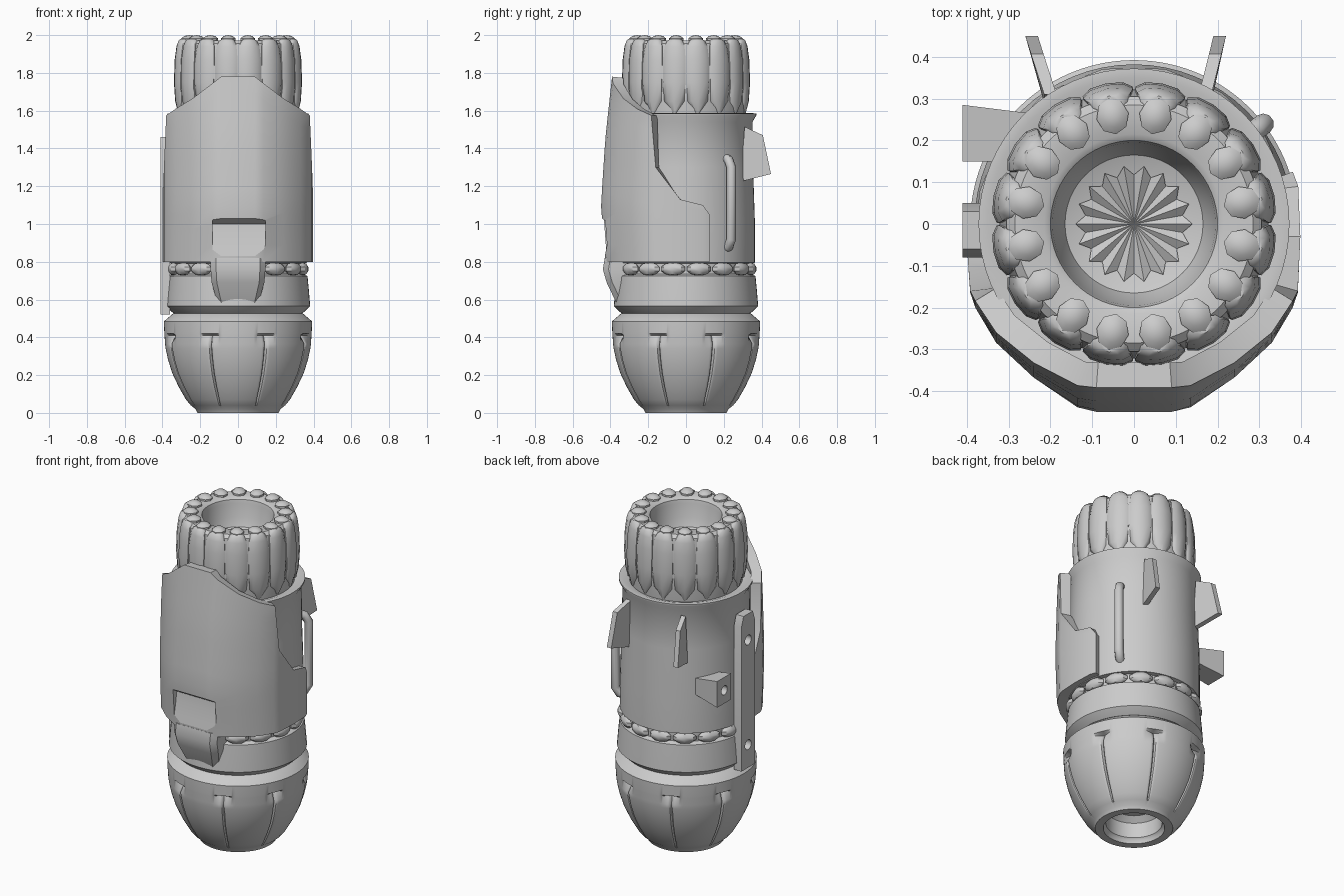
import bpy, bmesh, math
from mathutils import Matrix, Vector

if "Cube" in bpy.data.objects:
    bpy.data.objects.remove(bpy.data.objects["Cube"])

GREY = (0.6, 0.6, 0.6, 1)
grey = bpy.data.materials.new("plain_grey")
grey.use_nodes = True
grey.diffuse_color = GREY
grey.node_tree.nodes["Principled BSDF"].inputs["Base Color"].default_value = GREY


def finish(name, bm, angle=35):
    """Turn a bmesh into a shaded object."""
    bmesh.ops.recalc_face_normals(bm, faces=bm.faces[:])
    mesh = bpy.data.meshes.new(name)
    bm.to_mesh(mesh)
    bm.free()
    mesh.materials.append(grey)
    ob = bpy.data.objects.new(name, mesh)
    bpy.context.collection.objects.link(ob)
    smooth(ob, angle)
    return ob


def smooth(ob, angle=35):
    bpy.ops.object.select_all(action='DESELECT')
    ob.select_set(True)
    bpy.context.view_layer.objects.active = ob
    bpy.ops.object.shade_smooth_by_angle(angle=math.radians(angle))


def apply_mod(ob, kind, **settings):
    mod = ob.modifiers.new(kind.title(), kind)
    for key, value in settings.items():
        setattr(mod, key, value)
    bpy.context.view_layer.objects.active = ob
    bpy.ops.object.modifier_apply(modifier=mod.name)


def loft(bm, rows, closed=True, caps=False):
    """Bridge rows of points with quads."""
    vs = [[bm.verts.new(p) for p in row] for row in rows]
    n = len(vs[0])
    for a, b in zip(vs, vs[1:]):
        for i in range(n if closed else n - 1):
            j = (i + 1) % n
            bm.faces.new((a[i], a[j], b[j], b[i]))
    if caps:
        bm.faces.new(vs[0])
        bm.faces.new(vs[-1])


def lathe(name, profile, seg=64, dent=None, angle=35):
    bm = bmesh.new()
    rows = []
    for r, z in profile:
        row = []
        for i in range(seg):
            a = math.tau * i / seg
            rr = r - (dent(a, z) if dent else 0)
            row.append((rr * math.cos(a), rr * math.sin(a), z))
        rows.append(row)
    loft(bm, rows)
    return finish(name, bm, angle)


def prism(name, points, direction):
    """Extrude a polygon along a direction."""
    bm = bmesh.new()
    d = Vector(direction)
    loft(bm, [points, [Vector(p) + d for p in points]], caps=True)
    return finish(name, bm, 30)


def drill(ob, center, radius):
    """Bore a round hole through a part along x."""
    bm = bmesh.new()
    bmesh.ops.create_cone(bm, cap_ends=True, segments=20, radius1=radius, radius2=radius, depth=0.08,
                          matrix=Matrix.Translation(center) @ Matrix.Rotation(math.pi / 2, 4, 'Y'))
    subtract(ob, finish("hole_cutter", bm))


def subtract(ob, cutter):
    cutter.hide_render = True
    apply_mod(ob, 'BOOLEAN', operation='DIFFERENCE', solver='EXACT', object=cutter)
    bpy.data.objects.remove(cutter)
    smooth(ob, 30)


def ring_of(name, count, build, angle=35):
    """Repeat a piece around the z axis, half a step off the x axis."""
    bm = bmesh.new()
    for k in range(count):
        old = set(bm.verts)
        build(bm)
        bmesh.ops.rotate(bm, verts=[v for v in bm.verts if v not in old], cent=(0, 0, 0),
                         matrix=Matrix.Rotation(math.tau * (k + 0.5) / count, 3, 'Z'))
    return finish(name, bm, angle)


def lump(x, z, size):
    def build(bm):
        m = Matrix.Translation((x, 0, z)) @ Matrix.Diagonal((*size, 1))
        bmesh.ops.create_uvsphere(bm, u_segments=8, v_segments=5, radius=1, matrix=m)
    return build


# Rounded base with eight slits that flare into notches
def slit(a, z):
    if z < 0.05 or z > 0.415:
        return 0
    step = math.tau / 8
    off = abs((a % step) - step / 2)
    flare = max(0, z - 0.365)
    return (0.018 + flare * 0.4) * max(0, 1 - off / (0.025 + flare * 3))


lathe("base", [(0.17, 0), (0.215, 0), (0.225, 0.02), (0.25, 0.04), (0.275, 0.07), (0.315, 0.14),
               (0.348, 0.21), (0.37, 0.28), (0.383, 0.34), (0.386, 0.365), (0.389, 0.41),
               (0.39, 0.42), (0.392, 0.485), (0.38, 0.495), (0.345, 0.525), (0.33, 0.53)], 320, slit)
lathe("base_bore", [(0.17, 0), (0.165, 0.02), (0.155, 0.03), (0.152, 0.12), (0.12, 0.15), (0, 0.16)])

# Collar above the groove
lathe("collar", [(0.33, 0.52), (0.345, 0.53), (0.382, 0.565), (0.376, 0.64), (0.368, 0.725),
                 (0.34, 0.735), (0.34, 0.80)])
ring_of("collar_lumps", 16, lump(0.35, 0.762, (0.03, 0.068, 0.035)))

# Barrel with flared rim
lathe("barrel", [(0.33, 0.79), (0.365, 0.795), (0.365, 1.0), (0.355, 1.3), (0.352, 1.54),
                 (0.372, 1.575), (0.372, 1.585), (0.35, 1.587), (0.3, 1.57)])

# Grip core with its open bore
lathe("grip_core", [(0.312, 1.56), (0.32, 1.65), (0.322, 1.85), (0.305, 1.955), (0.285, 1.972),
                    (0.215, 1.972), (0.2, 1.962), (0.195, 1.94), (0.185, 1.86), (0.165, 1.81),
                    (0.1, 1.785), (0, 1.78)])


def rib(bm):
    rows = []
    for z, w, r in [(1.585, 0.01, 0.322), (1.65, 0.054, 0.337), (1.75, 0.061, 0.343),
                    (1.87, 0.061, 0.339), (1.94, 0.054, 0.33), (1.97, 0.042, 0.321), (1.98, 0.025, 0.312)]:
        rows.append([(r + d, s * w, z) for s, d in
                     [(-0.95, -0.032), (-1, -0.02), (-0.65, -0.005), (0, 0),
                      (0.65, -0.005), (1, -0.02), (0.95, -0.032)]])
    loft(bm, rows, caps=True)


ring_of("grip_ribs", 16, rib, 40)
ring_of("grip_knobs", 16, lump(0.263, 1.975, (0.046, 0.041, 0.025)))

# Pleated star on the floor of the bore
bm = bmesh.new()
hub = bm.verts.new((0, 0, 1.79))
tips = []
for i in range(36):
    r, z = ((0.14, 1.815), (0.118, 1.795))[i % 2]
    a = math.tau * i / 36
    tips.append(bm.verts.new((r * math.cos(a), r * math.sin(a), z)))
for i in range(36):
    bm.faces.new((hub, tips[i], tips[(i + 1) % 36]))
finish("bore_star", bm, 1)

# Front shell: columns from centre to side, each with its own top height
half = [(0, -0.45, 1.78), (0.09, -0.45, 1.78), (0.135, -0.44, 1.745), (0.24, -0.37, 1.665),
        (0.33, -0.285, 1.61), (0.38, -0.20, 1.575), (0.392, -0.165, 1.3), (0.398, -0.03, 1.13),
        (0.393, 0.09, 1.10), (0.38, 0.125, 1.05)]
# The right side stops short, behind the side strip
columns = [(-x, y if y < -0.1 else -0.1 + (y + 0.1) * 0.3, t) for x, y, t in half[:0:-1]] + half


def lean(z):
    keys = [(0.8, 0.95), (1.1, 1), (1.45, 0.95), (1.78, 0.87)]
    for (z0, f0), (z1, f1) in zip(keys, keys[1:]):
        if z <= z1 + 1e-6:
            return f0 + (f1 - f0) * (z - z0) / (z1 - z0)


bm = bmesh.new()
rows = []
for k in range(11):
    row = []
    for x, y, top in columns:
        z = 0.8 + (top - 0.8) * k / 10
        row.append((x, y * lean(z) if y < -0.1 else y, z))
    rows.append(row)
loft(bm, rows, closed=False)
shell = finish("front_shell", bm)
front_face = min(shell.data.polygons, key=lambda p: p.center.y)
apply_mod(shell, 'SOLIDIFY', thickness=0.06, offset=-1 if front_face.normal.y < 0 else 1)
pocket = [(-0.135, -0.6, 1.13), (-0.135, -0.40, 1.0), (-0.135, -0.405, 0.95), (-0.135, -0.432, 0.82),
          (-0.135, -0.6, 0.81)]
subtract(shell, prism("pocket_cutter", pocket, (0.28, 0, 0)))

# Chin under the shell pocket
bm = bmesh.new()
loft(bm, [[(-w, -0.3, z), (-w, y + 0.03, z), (-w * 0.8, y, z), (w * 0.8, y, z), (w, y + 0.03, z), (w, -0.3, z)]
          for w, y, z in [(0.145, -0.43, 0.82), (0.145, -0.44, 0.76), (0.14, -0.42, 0.69), (0.11, -0.37, 0.585)]],
     caps=True)
finish("chin", bm)

# Rear fins
for name, x, skew in [("left_fin", 0.155, 0.035), ("right_fin", -0.215, -0.045)]:
    fin = [(x + skew * t, y, z) for t, y, z in
           [(0, 0.29, 1.225), (0, 0.31, 1.515), (0.7, 0.407, 1.47), (1, 0.45, 1.265)]]
    prism(name, fin, (0.03, 0, 0))

# Side strip with screw holes
strip = prism("side_strip", [(-0.41, -0.08, 0.52), (-0.41, 0.05, 0.52), (-0.41, 0.05, 1.40),
                             (-0.41, 0.03, 1.46), (-0.41, -0.06, 1.46), (-0.41, -0.08, 1.40)], (0.05, 0, 0))
for z in (0.66, 1.3):
    drill(strip, (-0.41, -0.015, z), 0.03)

# Side lug with a hole
bm = bmesh.new()
loft(bm, [[(x, y0, z0), (x, y1, z0), (x, y1, z1), (x, y0, z1)] for x, y0, y1, z0, z1 in
          [(-0.41, 0.15, 0.285, 1.0, 1.16), (-0.25, 0.15, 0.265, 1.03, 1.13)]], caps=True)
lug = finish("side_lug", bm, 20)
drill(lug, (-0.41, 0.215, 1.08), 0.028)

# Bent bar handle
curve = bpy.data.curves.new("bar_handle", 'CURVE')
curve.dimensions = '3D'
curve.bevel_depth = 0.025
curve.bevel_resolution = 3
curve.use_fill_caps = True
path = curve.splines.new('POLY')
stops = [(0.33, 0.87), (0.37, 0.88), (0.393, 0.92), (0.393, 1.3), (0.37, 1.34), (0.33, 1.35)]
path.points.add(len(stops) - 1)
for p, (r, z) in zip(path.points, stops):
    p.co = (r * 0.79, r * 0.61, z, 1)
curve.materials.append(grey)
bpy.context.collection.objects.link(bpy.data.objects.new("bar_handle", curve))
